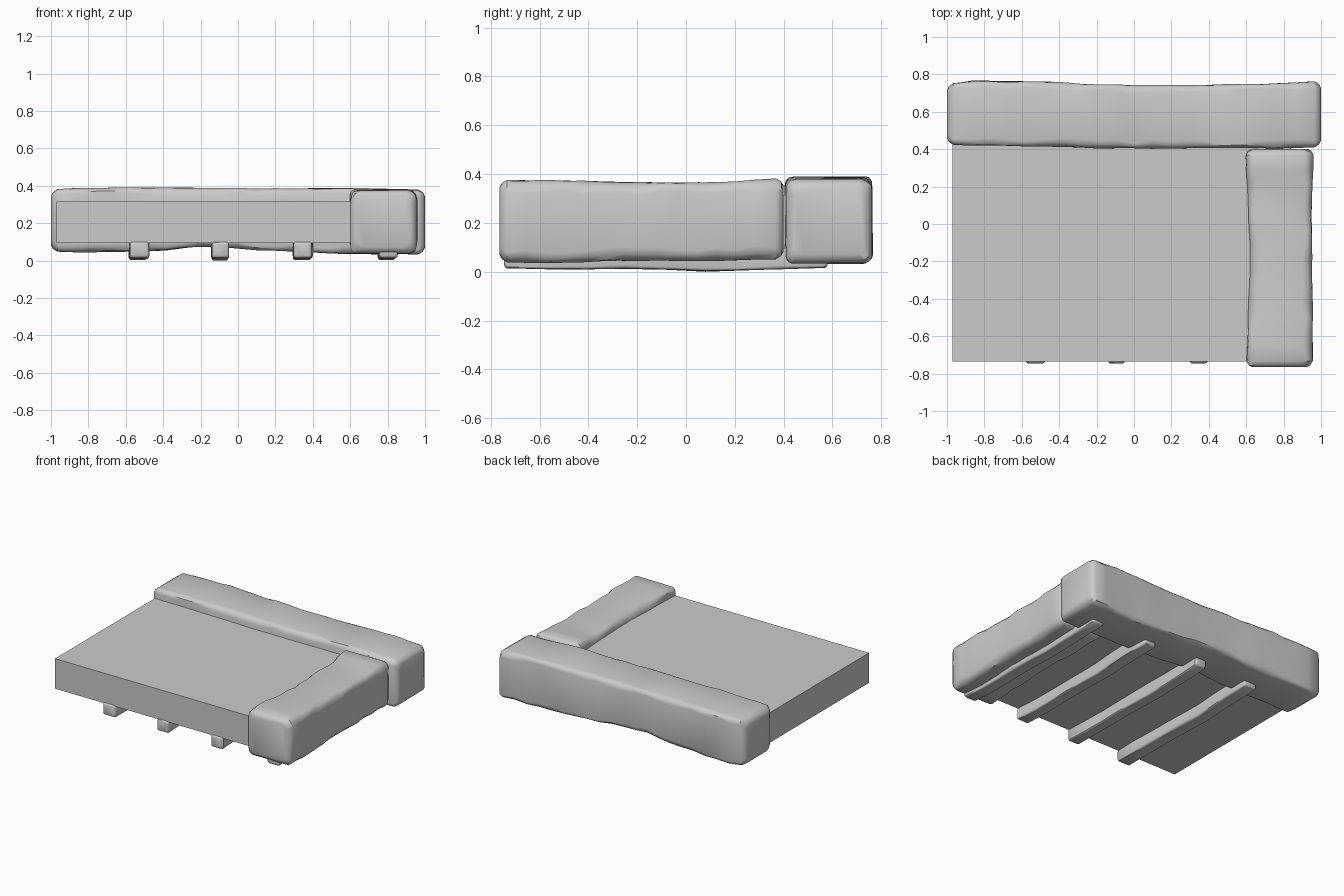
import bpy, bmesh, math, random

if "Cube" in bpy.data.objects:
    bpy.data.objects.remove(bpy.data.objects["Cube"])

random.seed(4)


def finish(bm, name, angle):
    bmesh.ops.recalc_face_normals(bm, faces=bm.faces)
    me = bpy.data.meshes.new(name)
    bm.to_mesh(me)
    bm.free()
    ob = bpy.data.objects.new(name, me)
    bpy.context.collection.objects.link(ob)
    bpy.ops.object.select_all(action='DESELECT')
    ob.select_set(True)
    bpy.context.view_layer.objects.active = ob
    if angle:
        bpy.ops.object.shade_smooth_by_angle(angle=math.radians(angle))
    return ob


def sample(stations, t):
    for p, q in zip(stations, stations[1:]):
        if t <= q[0]:
            f = (t - p[0]) / (q[0] - p[0])
            f = f * f * (3 - 2 * f)
            return [u + (v - u) * f for u, v in zip(p[1:], q[1:])]
    return stations[-1][1:]


def hewn_block(name, stations, axis, radius, end, segs, jitter):
    """Loft of worn rounded rectangles; station = (t, side_lo, side_hi, z_lo, z_hi)."""
    t0, t1 = stations[0][0], stations[-1][0]
    # rounded ends: (position, inset)
    inset = [(t0, 1.0), (t0 + end * .3, .42), (t0 + end, 0)]
    body = [(t0 + end + (t1 - t0 - 2 * end) * i / segs, 0) for i in range(1, segs)]
    back = [(t0 + t1 - t, k) for t, k in reversed(inset)]
    bm = bmesh.new()
    rings = []
    for t, k in inset + body + back:
        a0, a1, z0, z1 = sample(stations, t)
        d = k * end
        a0, a1, z0, z1 = a0 + d, a1 - d, z0 + d, z1 - d
        ring = []
        for ca, cz, sa, sz, start in ((a1, z1, -1, -1, 0), (a0, z1, 1, -1, 90),
                                      (a0, z0, 1, 1, 180), (a1, z0, -1, 1, 270)):
            r = radius * random.uniform(.65, 1.3)
            for deg in (0, 30, 60, 90):
                an = math.radians(start + deg)
                a = ca + sa * r + r * math.cos(an)
                z = cz + sz * r + r * math.sin(an)
                a += random.uniform(-jitter, jitter)
                z += random.uniform(-jitter, jitter)
                ring.append(bm.verts.new((t, a, z) if axis == 'x' else (a, t, z)))
        rings.append(ring)
    n = len(rings[0])
    for p, q in zip(rings, rings[1:]):
        for i in range(n):
            j = (i + 1) % n
            bm.faces.new((p[i], p[j], q[j], q[i]))
    bm.faces.new(rings[0])
    bm.faces.new(rings[-1])
    return finish(bm, name, 35)


# flat platform slab, its hidden edges buried in the stones
bm = bmesh.new()
bmesh.ops.create_cube(bm, size=1)
for v in bm.verts:
    v.co = (.80 if v.co.x > 0 else -.97,
            .60 if v.co.y > 0 else -.735,
            .315 if v.co.z > 0 else .095)
finish(bm, "platform_slab", 0)

# long worn stone along the back
hewn_block("back_stone", [
    (-1.0, .425, .75, .05, .38),
    (-.88, .42, .765, .045, .387),
    (-.45, .415, .76, .05, .39),
    (-.2, .405, .745, .075, .388),
    (.25, .405, .742, .05, .385),
    (.65, .405, .748, .033, .388),
    (1.0, .41, .762, .035, .378)], 'x', .035, .035, 20, .002)

# shorter worn stone along the right side
hewn_block("side_stone", [
    (-.765, .60, .955, .04, .375),
    (-.6, .608, .955, .035, .375),
    (-.2, .62, .953, .045, .367),
    (.1, .612, .95, .045, .365),
    (.40, .595, .96, .05, .382)], 'y', .045, .032, 14, .002)

# four rough timbers underneath, running front to back
for i, x in enumerate((-.53, -.095, .345, .80)):
    w = (.05, .045, .048, .048)[i]
    st = []
    for y, low in ((-.745, .014), (-.5, .01), (-.2, .012), (.1, .003), (.35, .01), (.58, .016)):
        s = random.uniform(-.01, .01)
        st.append((y, x - w + s * .5, x + w + s, low, .1 + s * .4))
    if i == 1:
        st[3] = st[3][:3] + (0.0,) + st[3][4:]
    hewn_block(f"support_beam_{i + 1}", st, 'y', .013, .012, 8, .001)
